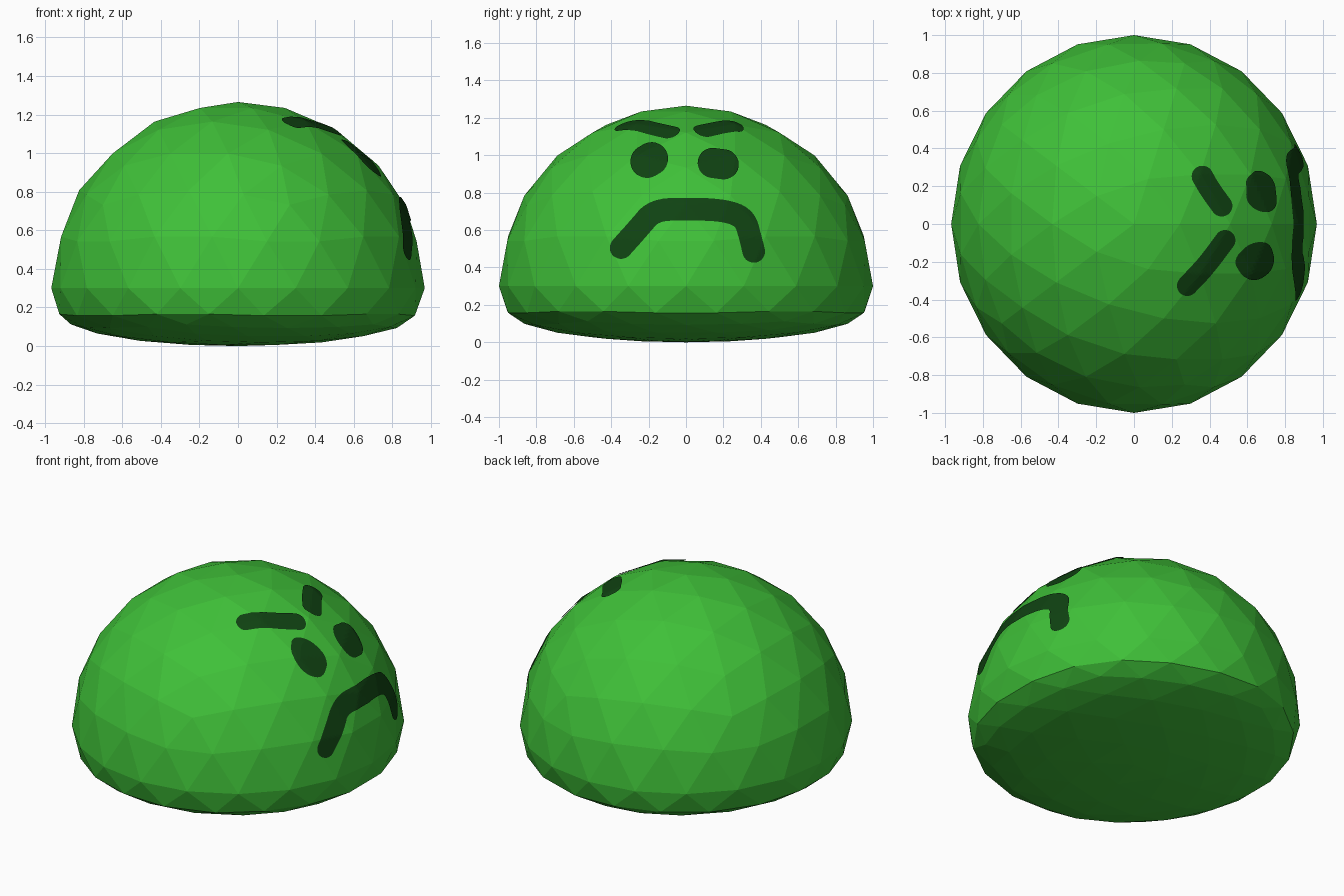
import bpy, bmesh, math
from mathutils import Vector
from mathutils.bvhtree import BVHTree

if "Cube" in bpy.data.objects:
    bpy.data.objects.remove(bpy.data.objects["Cube"])


def material(name, rgb):
    m = bpy.data.materials.new(name)
    m.diffuse_color = (*rgb, 1)
    m.use_nodes = True
    m.node_tree.nodes["Principled BSDF"].inputs["Base Color"].default_value = m.diffuse_color
    return m


body_green = material("leaf green", (0.05, 0.53, 0.04))
dark_green = material("dark green", (0.005, 0.055, 0.006))


def add_object(name, bm, mat):
    me = bpy.data.meshes.new(name)
    bm.to_mesh(me)
    me.materials.append(mat)
    ob = bpy.data.objects.new(name, me)
    bpy.context.collection.objects.link(ob)
    return ob


# Faceted dome: an icosphere with its lower half squashed to a shallow bowl
RIM = 0.30
body = bmesh.new()
bmesh.ops.create_icosphere(body, subdivisions=3, radius=1)
for v in body.verts:
    x, y, z = v.co
    up = 0.965 * z if z > -1e-4 else -0.30 * abs(z) ** 0.58
    v.co = (0.968 * x, y, RIM + up)
bmesh.ops.recalc_face_normals(body, faces=body.faces)
add_object("dome_body", body, body_green)
surface = BVHTree.FromBMesh(body)


def smooth_path(pts, rounds=3):
    # Corner cutting that keeps both ends
    for _ in range(rounds):
        out = [pts[0]]
        for a, b in zip(pts, pts[1:]):
            out += [a.lerp(b, 0.25), a.lerp(b, 0.75)]
        pts = out + [pts[-1]]
    return pts


def sample(pts, d):
    # Point and direction at distance d, running straight past both ends
    for i, (a, b) in enumerate(zip(pts, pts[1:])):
        length = (b - a).length
        if d <= length or i == len(pts) - 2:
            t = (b - a).normalized()
            return a + t * d, t
        d -= length


def stroke(name, pts, radius, from_top=False, across=10):
    # Round-ended ribbon laid on the dome, drawn in (y, z) or in (x, y)
    path = smooth_path([Vector(p) for p in pts])
    total = sum((b - a).length for a, b in zip(path, path[1:]))
    dist = [-radius * math.cos(math.pi / 2 * i / 8) for i in range(8)]
    n = max(4, round(total / 0.015))
    dist += [total * i / n for i in range(n + 1)]
    dist += [total + radius * math.sin(math.pi / 2 * i / 8) for i in range(1, 9)]
    bm = bmesh.new()
    rows = []
    for d in dist:
        over = max(-d, d - total, 0)
        half = max(math.sqrt(max(radius ** 2 - over ** 2, 0)), 0.002)
        p, t = sample(path, d)
        side = Vector((-t.y, t.x))
        row = []
        for j in range(across + 1):
            q = p + side * half * (2 * j / across - 1)
            if from_top:
                origin, ray = Vector((q.x, q.y, 3)), Vector((0, 0, -1))
            else:
                origin, ray = Vector((3, q.x, q.y)), Vector((-1, 0, 0))
            hit, normal, _, _ = surface.ray_cast(origin, ray)
            row.append(bm.verts.new(hit + normal * 0.006))
        rows.append(row)
    for r0, r1 in zip(rows, rows[1:]):
        for j in range(across):
            f = bm.faces.new((r0[j], r1[j], r1[j + 1], r0[j + 1]))
            f.normal_update()
            if f.normal.dot(f.calc_center_median() - Vector((0, 0, RIM))) < 0:
                f.normal_flip()
    add_object(name, bm, dark_green)


# Face on the +x side
stroke("mouth", [(-0.345, 0.505), (-0.25, 0.61), (-0.17, 0.705), (0.0, 0.71),
                 (0.2, 0.705), (0.31, 0.665), (0.34, 0.57), (0.36, 0.485)], 0.06)
stroke("eye_near", [(-0.207, 0.963), (-0.183, 0.977)], 0.088)
stroke("eye_far", [(0.142, 0.955), (0.20, 0.947)], 0.08)
stroke("brow_near", [(0.28, -0.325), (0.38, -0.22), (0.48, -0.085)], 0.054, True)
stroke("brow_far", [(0.36, 0.25), (0.40, 0.18), (0.462, 0.095)], 0.056, True)
body.free()
